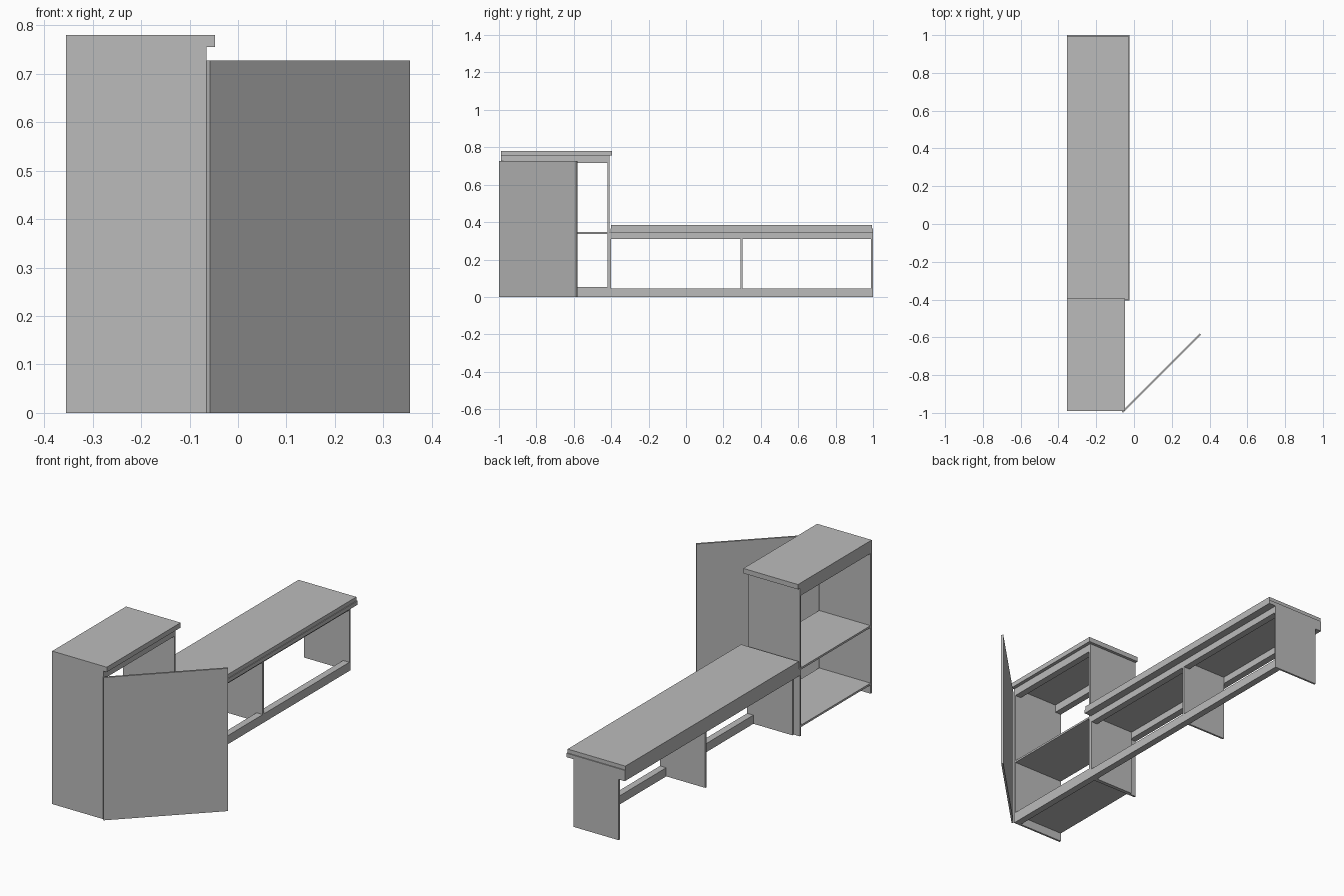
import bpy
from math import radians
from mathutils import Matrix, Vector

cube = bpy.data.objects.get("Cube")
if cube:
    bpy.data.objects.remove(cube, do_unlink=True)

grey = bpy.data.materials.new("plain_grey")
grey.use_nodes = True
colour = (0.5, 0.5, 0.5, 1)
grey.diffuse_color = colour
grey.node_tree.nodes["Principled BSDF"].inputs["Base Color"].default_value = colour


def box(name, x, y, z):
    """Board spanning the given (min, max) ranges."""
    bpy.ops.mesh.primitive_cube_add(size=1)
    ob = bpy.context.object
    ob.name = name
    size = [r[1] - r[0] for r in (x, y, z)]
    mid = Vector([(r[0] + r[1]) / 2 for r in (x, y, z)])
    ob.data.transform(Matrix.Translation(mid) @ Matrix.Diagonal((*size, 1)))
    ob.data.materials.append(grey)
    return ob


BACK, FRONT = -0.355, -0.065   # depth of the carcass
RAIL, BOARD = 0.035, 0.01      # rail depth and panel thickness
depth = (BACK, FRONT)
front_rail = (FRONT - RAIL, FRONT)
back_rail = (BACK, BACK + RAIL)

# Tall cabinet: side panels, shelves, rails and top
cab = (-0.99, -0.41)
inner = (cab[0] + BOARD, cab[1] - BOARD)
box("cabinet_outer_side", depth, (cab[0], inner[0]), (0, 0.755))
box("cabinet_inner_side", depth, (inner[1], cab[1]), (0, 0.755))
box("cabinet_bottom_shelf", depth, inner, (0.044, 0.054))
box("cabinet_middle_shelf", depth, inner, (0.337, 0.347))
box("cabinet_front_rail", front_rail, inner, (0.715, 0.755))
box("cabinet_back_rail", back_rail, inner, (0.715, 0.755))
box("cabinet_top", (BACK, -0.047), (-0.99, -0.395), (0.755, 0.78))

# Low bench: uprights, rails and layered top
for name, y in (("inner", -0.41), ("middle", 0.292), ("outer", 0.99)):
    box("bench_%s_upright" % name, (BACK + RAIL, FRONT), (y, y + BOARD), (0, 0.345))
bench = (-0.41, 1.0)
box("bench_front_rail", front_rail, bench, (0.31, 0.345))
box("bench_back_rail", back_rail, bench, (0.31, 0.345))
box("bench_top_lower", (BACK, -0.025), (-0.405, 1.0), (0.345, 0.365))
box("bench_top_upper", (BACK, -0.029), (-0.402, 0.995), (0.365, 0.385))

# Base rail running under both units
box("base_rail", front_rail, (inner[0], 1.0), (0, 0.044))

# Open door, hinged on the outer front corner
door = box("open_door", (0, 0.584), (0, BOARD), (0, 0.728))
door.data.transform(Matrix.Translation((-0.058, -1, 0)) @ Matrix.Rotation(radians(45), 4, "Z"))
